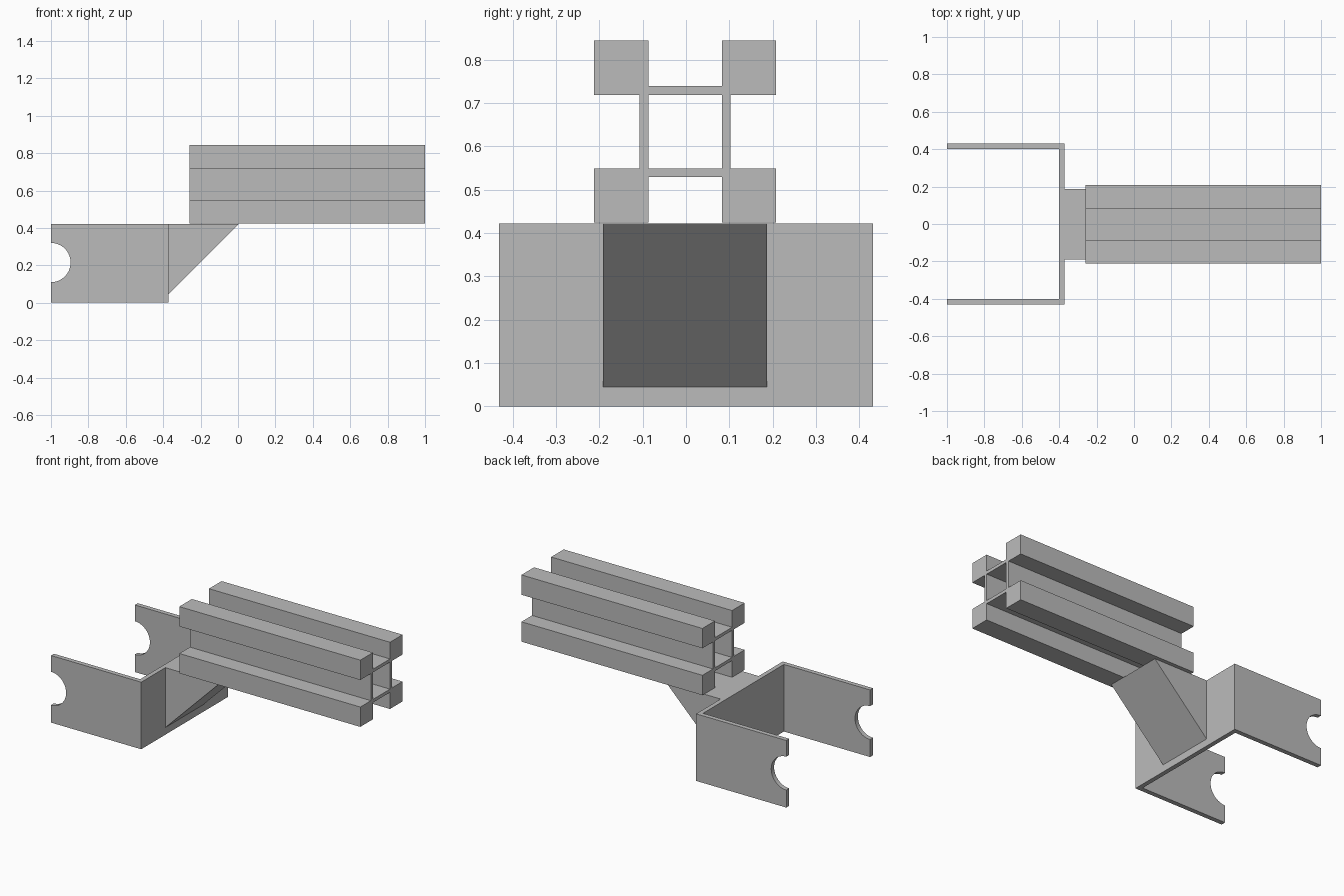
import bpy, bmesh, math
from mathutils import Vector

cube = bpy.data.objects.get("Cube")
if cube:
    bpy.data.objects.remove(cube, do_unlink=True)

GREY = (0.5, 0.5, 0.5)
grey = bpy.data.materials.new("plain grey")
grey.use_nodes = True
grey.diffuse_color = (*GREY, 1)
grey.node_tree.nodes["Principled BSDF"].inputs["Base Color"].default_value = (*GREY, 1)


def extrude_profile(name, points, direction, location=(0, 0, 0), open_planes=False):
    """Extrude a closed 3D outline; optionally open it on the y = 0 and z = 0 planes."""
    bm = bmesh.new()
    face = bm.faces.new([bm.verts.new(p) for p in points])
    moved = bmesh.ops.extrude_face_region(bm, geom=[face], use_keep_orig=True)
    verts = [g for g in moved["geom"] if isinstance(g, bmesh.types.BMVert)]
    bmesh.ops.translate(bm, verts=verts, vec=Vector(direction))
    bmesh.ops.recalc_face_normals(bm, faces=bm.faces)
    if open_planes:
        seams = [f for f in bm.faces
                 if any(all(abs(v.co[axis]) < 1e-5 for v in f.verts) for axis in (1, 2))]
        bmesh.ops.delete(bm, geom=seams, context="FACES")
    mesh = bpy.data.meshes.new(name)
    bm.to_mesh(mesh)
    bm.free()
    mesh.materials.append(grey)
    obj = bpy.data.objects.new(name, mesh)
    obj.location = location
    bpy.context.collection.objects.link(obj)
    return obj


def activate(obj):
    bpy.ops.object.select_all(action="DESELECT")
    obj.select_set(True)
    bpy.context.view_layer.objects.active = obj


# U-shaped bracket
height, outer, inner = 0.422, 0.431, 0.402
u_shape = [(-1, -outer), (-0.372, -outer), (-0.372, outer), (-1, outer),
           (-1, inner), (-0.4, inner), (-0.4, -inner), (-1, -inner)]
bracket = extrude_profile("fork_bracket", [(x, y, 0) for x, y in u_shape], (0, 0, height))

# Round notches through both arm ends
ring = [math.tau * i / 64 for i in range(64)]
cutter = extrude_profile(
    "notch_cutter",
    [(-1 + 0.105 * math.cos(a), -0.6, 0.215 + 0.105 * math.sin(a)) for a in ring],
    (0, 1.2, 0))
cutter.hide_render = True
notch = bracket.modifiers.new("notches", "BOOLEAN")
notch.operation = "DIFFERENCE"
notch.solver = "EXACT"
notch.object = cutter
activate(bracket)
bpy.ops.object.modifier_apply(modifier=notch.name)
bpy.data.objects.remove(cutter, do_unlink=True)
bpy.ops.object.shade_smooth_by_angle(angle=math.radians(30))

# Sloped support wedge between bracket and beam
wedge = [(-0.372, 0.045), (0.005, height), (-0.372, height)]
extrude_profile("support_wedge", [(x, -0.191, z) for x, z in wedge], (0, 0.378, 0))

# Slotted hollow beam: one quarter of the section, mirrored twice
web_in, web_out, edge = 0.085, 0.105, 0.21
quarter = [(0, web_in), (web_in, web_in), (web_in, 0), (web_out, 0), (web_out, web_in),
           (edge, web_in), (edge, edge), (web_in, edge), (web_in, web_out), (0, web_out)]
beam = extrude_profile("slotted_beam", [(-0.63, y, z) for y, z in quarter], (1.26, 0, 0),
                       location=(0.37, -0.002, 0.634), open_planes=True)
mirror = beam.modifiers.new("four quarters", "MIRROR")
mirror.use_axis = (False, True, True)
mirror.use_clip = True
